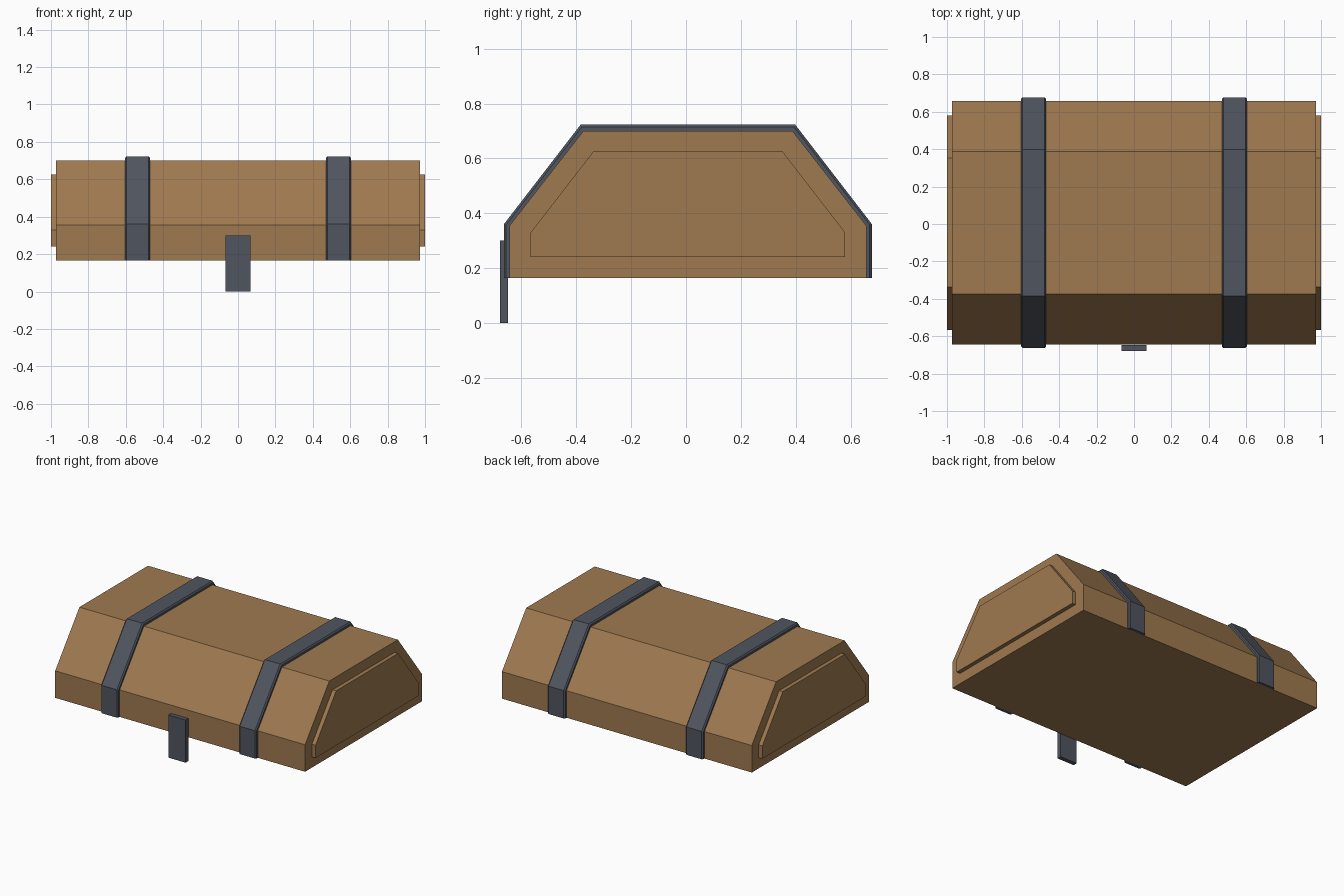
import bpy, bmesh

if "Cube" in bpy.data.objects:
    bpy.data.objects.remove(bpy.data.objects["Cube"])

CY = 0.007  # depth centre of the lid (the clasp sticks out at the front)


def material(name, color):
    m = bpy.data.materials.new(name)
    m.diffuse_color = (*color, 1.0)
    m.use_nodes = True
    m.node_tree.nodes["Principled BSDF"].inputs["Base Color"].default_value = m.diffuse_color
    return m


wood = material("brown wood", (0.35, 0.193, 0.08))
metal = material("dark metal", (0.08, 0.09, 0.113))


def profile(half, top_half, z0, z1, z2):
    """Six-point lid outline in (y, z), front to back."""
    return [(CY - half, z0), (CY - half, z1), (CY - top_half, z2),
            (CY + top_half, z2), (CY + half, z1), (CY + half, z0)]


def loft(name, rings, mat, close_rings=False):
    """Skin matching closed loops of points; cap the ends or join them up."""
    bm = bmesh.new()
    loops = [[bm.verts.new(p) for p in r] for r in rings]
    n = len(rings[0])
    for a, b in zip(loops, loops[1:]):
        for i in range(n):
            j = (i + 1) % n
            bm.faces.new((a[i], a[j], b[j], b[i]))
    bm.faces.new(loops[0])
    bm.faces.new(loops[-1])
    bmesh.ops.recalc_face_normals(bm, faces=bm.faces)
    me = bpy.data.meshes.new(name)
    bm.to_mesh(me)
    bm.free()
    me.materials.append(mat)
    ob = bpy.data.objects.new(name, me)
    bpy.context.collection.objects.link(ob)
    return ob


def prism(name, pts, x0, x1, mat):
    return loft(name, [[(x, y, z) for y, z in pts] for x in (x0, x1)], mat)


# Lid body
body = profile(0.65, 0.381, 0.165, 0.355, 0.70)
prism("lid_body", body, -0.972, 0.972, wood)

# Raised end panels
panel = profile(0.573, 0.345, 0.24, 0.33, 0.625)
for side, s in (("left", -1), ("right", 1)):
    prism(side + "_end_panel", panel, s * 0.965, s * 1.0, wood)

# Metal straps: chamfered section swept over the lid outline
outer = profile(0.67, 0.391, 0.165, 0.361, 0.723)
W, B = 0.067, 0.008
section = [(-W, -0.2), (-W, 0.6), (-W + B, 1.0), (W - B, 1.0), (W, 0.6), (W, -0.2)]
for side, cx in (("left", -0.537), ("right", 0.537)):
    rings = [[(cx + dx, a[0] + (b[0] - a[0]) * t, a[1] + (b[1] - a[1]) * t)
              for dx, t in section] for a, b in zip(body, outer)]
    loft(side + "_strap", rings, metal)

# Front clasp plate hanging below the lid
clasp = [(-0.678, 0.0), (-0.678, 0.30), (-0.648, 0.30), (-0.648, 0.0)]
prism("front_clasp", clasp, -0.067, 0.067, metal)
